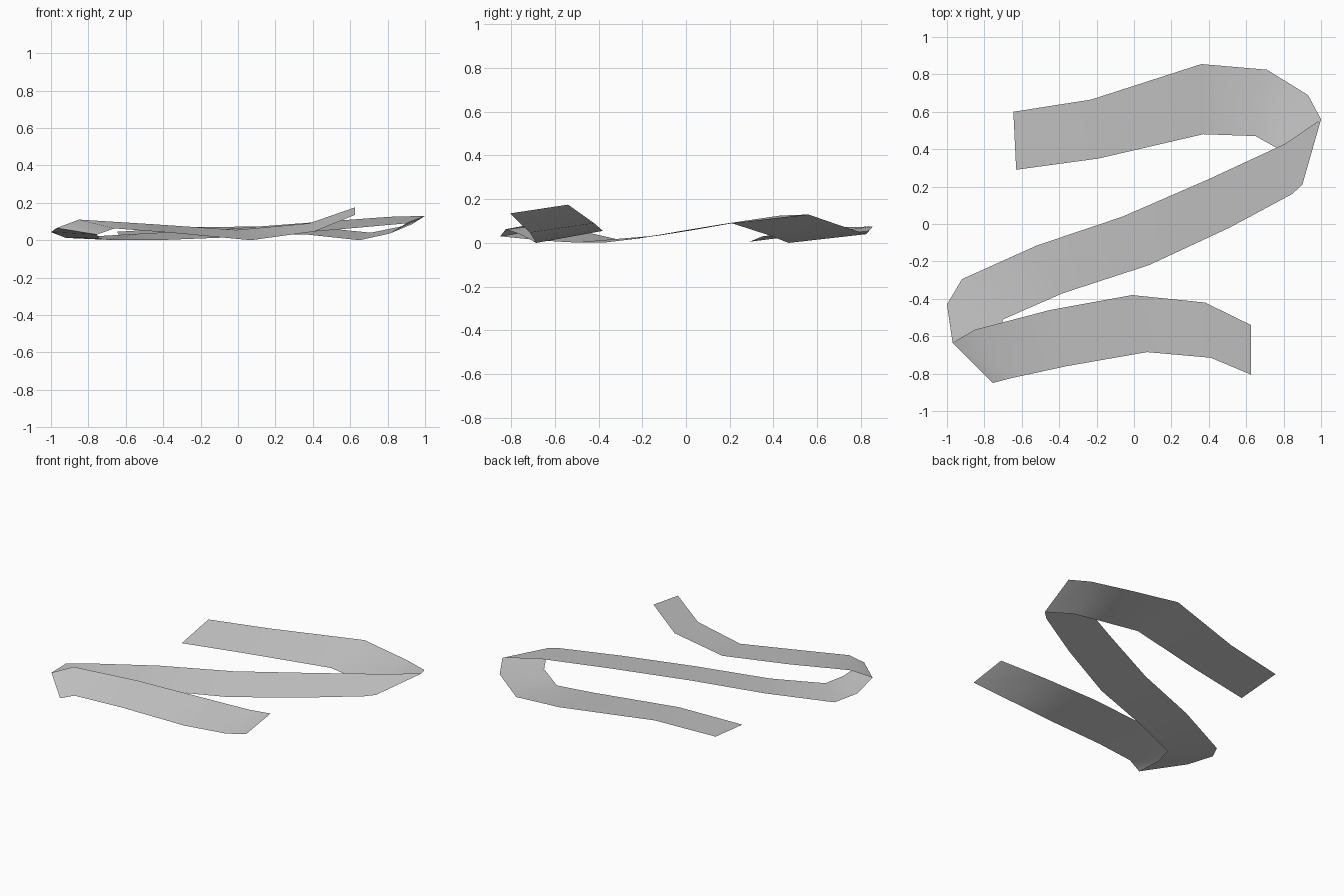
import bpy
import bmesh
from mathutils import Vector

# Remove the default cube
default_cube = bpy.data.objects.get("Cube")
if default_cube:
    bpy.data.objects.remove(default_cube, do_unlink=True)


def make_material(name, color):
    material = bpy.data.materials.new(name)
    material.use_nodes = True
    material.diffuse_color = color
    shader = material.node_tree.nodes["Principled BSDF"]
    shader.inputs["Base Color"].default_value = color
    return material


def build_strip(name, sections, material):
    """Bridge successive pairs of edge points into an open strip."""
    bm = bmesh.new()
    rungs = [[bm.verts.new(Vector(point)) for point in pair] for pair in sections]
    for (back_a, front_a), (back_b, front_b) in zip(rungs, rungs[1:]):
        bm.faces.new((back_a, front_a, front_b, back_b))
    mesh = bpy.data.meshes.new(name)
    bm.to_mesh(mesh)
    bm.free()
    mesh.materials.append(material)
    strip = bpy.data.objects.new(name, mesh)
    bpy.context.collection.objects.link(strip)
    return strip


# Cross-sections of the ribbon: (back edge point, front edge point)
rear_run = [
    ((-.645, .6, .045), (-.63, .29, .005)),
    ((-.23, .665, .07), (-.19, .35, .03)),
    ((.36, .855, .075), (.37, .48, .03)),
    ((.71, .825, .04), (.65, .47, 0)),
    ((.93, .69, .085), (.81, .38, .035)),
]
left_fold = [((1, .56, .13), (.9, .21, .09))]
middle_run = [
    ((.81, .43, .125), (.845, .16, .085)),
    ((.4, .24, .095), (.51, -.02, .055)),
    ((-.06, .04, .06), (.08, -.22, .02)),
    ((-.52, -.115, .035), (-.38, -.37, .002)),
    ((-.92, -.295, .012), (-.7, -.51, .002)),
    ((-1, -.43, .043), (-.74, -.65, .01)),
]
right_fold = [((-.97, -.635, .065), (-.755, -.85, .03))]
front_run = [
    ((-.85, -.565, .11), (-.66, -.825, .063)),
    ((-.45, -.46, .085), (-.36, -.76, .04)),
    ((-.01, -.38, .055), (.07, -.685, 0)),
    ((.38, -.42, .09), (.41, -.715, .047)),
    ((.625, -.54, .175), (.625, -.805, .135)),
]

# The whole ribbon is one continuous folded strip
grey = make_material("plain grey", (.6, .6, .6, 1))
ribbon = build_strip(
    "folded_ribbon",
    rear_run + left_fold + middle_run + right_fold + front_run,
    grey,
)

# Smooth along the gentle bends, sharp at the two folds
bpy.ops.object.select_all(action="DESELECT")
ribbon.select_set(True)
bpy.context.view_layer.objects.active = ribbon
bpy.ops.object.shade_smooth_by_angle(angle=1)
